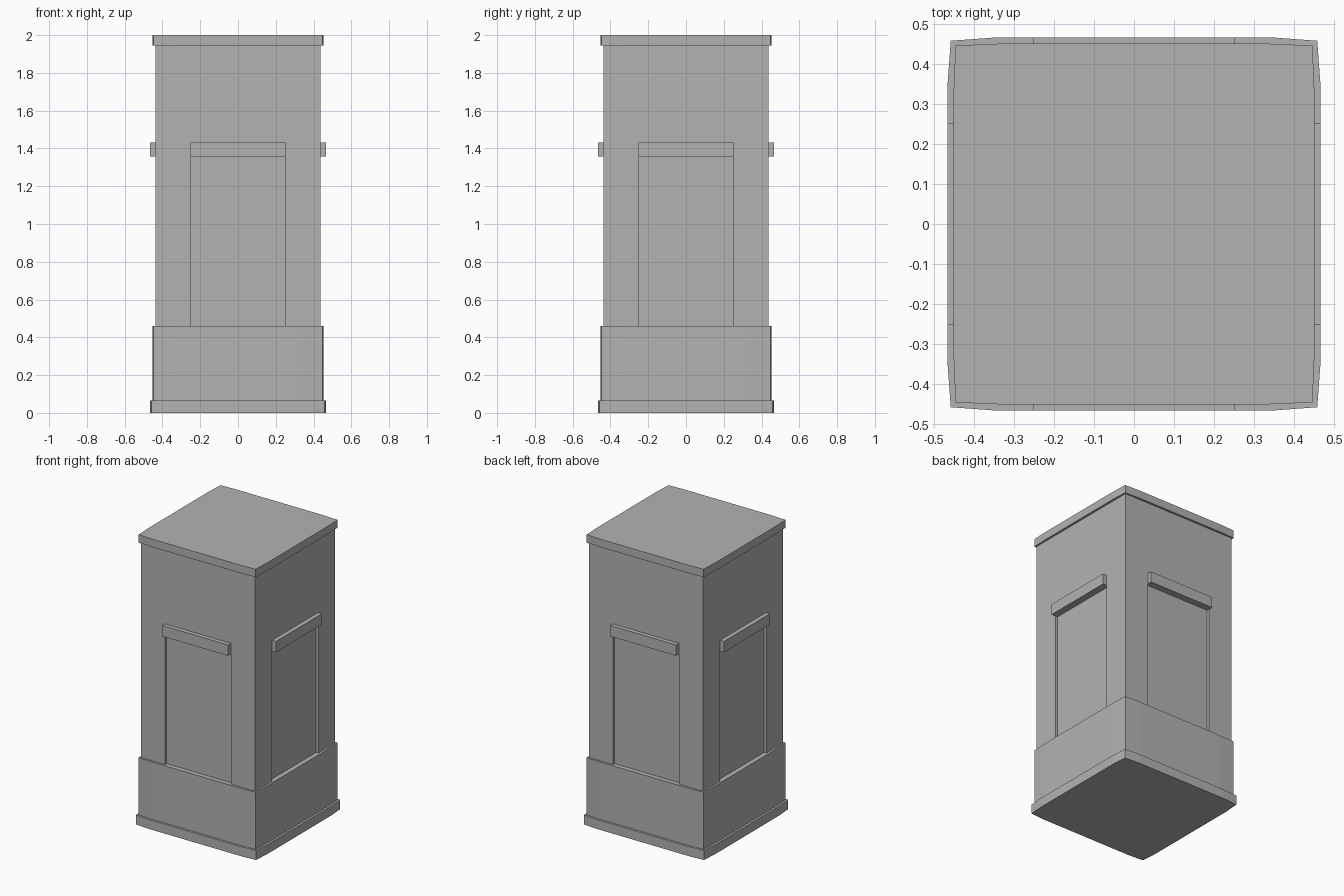
import bpy
import bmesh
from math import pi
from mathutils import Matrix, Vector

cube = bpy.data.objects.get("Cube")
if cube:
    bpy.data.objects.remove(cube, do_unlink=True)

# Plain grey stone
stone = bpy.data.materials.new("grey stone")
stone.use_nodes = True
GREY = (0.45, 0.45, 0.45, 1)
stone.diffuse_color = GREY
stone.node_tree.nodes["Principled BSDF"].inputs["Base Color"].default_value = GREY


def finish(bm, name):
    bmesh.ops.recalc_face_normals(bm, faces=bm.faces)
    mesh = bpy.data.meshes.new(name)
    bm.to_mesh(mesh)
    bm.free()
    mesh.materials.append(stone)
    obj = bpy.data.objects.new(name, mesh)
    bpy.context.collection.objects.link(obj)
    return obj


def bowed_slab(name, half, corner, bend, z0, z1):
    """Square slab whose sides bow out slightly from the corners."""
    bm = bmesh.new()
    side = [Vector((corner, -corner, z0)), Vector((half, -bend, z0)),
            Vector((half, bend, z0))]
    ring = [bm.verts.new(Matrix.Rotation(k * pi / 2, 3, "Z") @ p)
            for k in range(4) for p in side]
    base = bm.faces.new(ring)
    top = bmesh.ops.extrude_face_region(bm, geom=[base])["geom"]
    bmesh.ops.translate(bm, vec=(0, 0, z1 - z0),
                        verts=[g for g in top if isinstance(g, bmesh.types.BMVert)])
    return finish(bm, name)


def box(bm, size, centre):
    matrix = Matrix.Translation(centre) @ Matrix.Diagonal((*size, 1))
    return bmesh.ops.create_cube(bm, size=1, matrix=matrix)["verts"]


# Foot, plinth and cap
bowed_slab("foot", 0.467, 0.459, 0.35, 0, 0.065)
bowed_slab("plinth", 0.452, 0.447, 0.33, 0.065, 0.46)
bowed_slab("cap", 0.452, 0.447, 0.33, 1.945, 2.0)

# Shaft with a recessed panel on each side
HALF, PANEL, SILL, HEAD, DEPTH = 0.437, 0.252, 0.44, 1.40, 0.018
bm = bmesh.new()
box(bm, (2 * HALF, 2 * HALF, 1.945 - SILL), (0, 0, (1.945 + SILL) / 2))
cuts = [((s * PANEL, 0, 0), (1, 0, 0)) for s in (-1, 1)]
cuts += [((0, s * PANEL, 0), (0, 1, 0)) for s in (-1, 1)]
cuts += [((0, 0, HEAD), (0, 0, 1))]
for co, no in cuts:
    bmesh.ops.bisect_plane(bm, geom=bm.verts[:] + bm.edges[:] + bm.faces[:],
                           plane_co=co, plane_no=no)
bm.normal_update()
panels = []
for f in bm.faces:
    c = f.calc_center_median()
    if abs(f.normal.z) < 0.1 and c.z < HEAD and min(abs(c.x), abs(c.y)) < 0.1:
        panels.append((f, f.normal.copy()))
for f, n in panels:
    # keep the panel faces joined to the shaft by thin reveals
    bmesh.ops.inset_region(bm, faces=[f], thickness=0.0, depth=0.0,
                           use_boundary=True)
    bmesh.ops.translate(bm, vec=-DEPTH * n, verts=f.verts[:])
finish(bm, "shaft")

# Lintel above each panel
for k, side in enumerate(("front", "right", "back", "left")):
    bm = bmesh.new()
    box(bm, (0.504, 0.05, 0.075), (0, -0.442, 1.395))
    bmesh.ops.rotate(bm, verts=bm.verts, matrix=Matrix.Rotation(-k * pi / 2, 3, "Z"))
    finish(bm, side + "_lintel")
